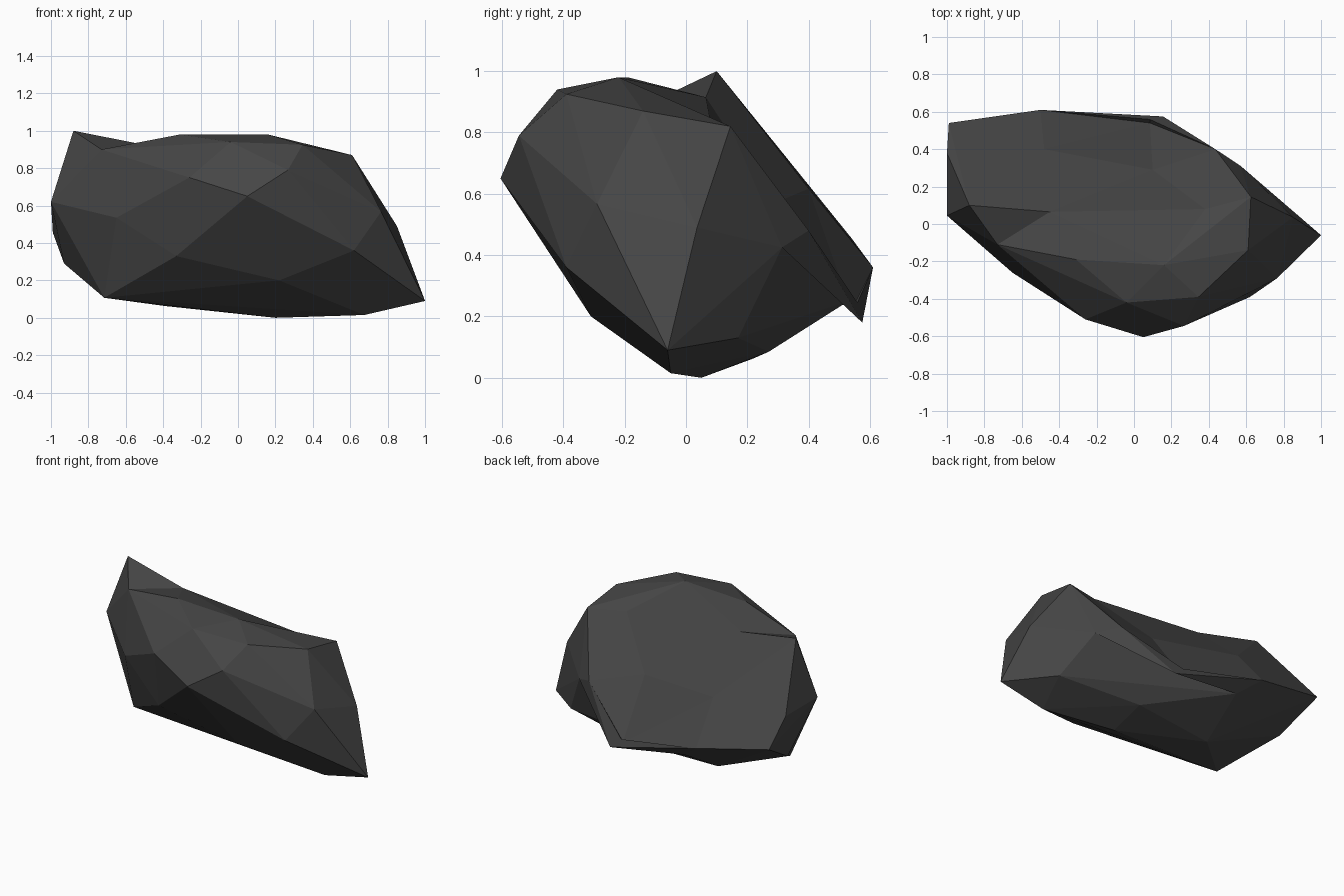
import bpy
import bmesh
from mathutils import Vector

old_cube = bpy.data.objects.get("Cube")
if old_cube:
    bpy.data.objects.remove(old_cube, do_unlink=True)

# One dark stone colour
stone = bpy.data.materials.new("dark_stone")
stone.use_nodes = True
stone_colour = (0.06, 0.06, 0.06, 1)
stone.diffuse_color = stone_colour
shader = stone.node_tree.nodes["Principled BSDF"]
shader.inputs["Base Color"].default_value = stone_colour
shader.inputs["Roughness"].default_value = 0.9

# Corners shared between the chunks of the boulder
peak = (-.88, .10, 1)
peak_foot = (-.73, -.11, .90)
notch = (-.45, .065, .915)
left_tip = (-1, .045, .62)
left_edge = (-1, .38, .62)
back_corner = (-.99, .54, .455)
ridge_end = (.625, .145, .82)
ridge_mid = (.16, -.22, .98)
fold_tip = (.567, .313, .425)
fold_end = (-.36, .53, .25)
slab_shoulder = (.435, .40, .48)
slab_corner = (.155, .575, .18)
slab_edge = (-.50, .61, .36)
slab_swell = (-.48, .40, .617)

# Low points of the hollow across the back slab
hollow_top = (.38, .08, .835)
hollow_mid = (.10, .29, .57)
hollow_foot = (.085, .54, .22)

# Corner groups, from the top of the boulder down
crown = [peak_foot, notch, ridge_mid, ridge_end,
         (-.31, -.19, .98), (-.04, -.42, .94), (.345, -.39, .925), (.61, -.14, .87)]
front_belt = [(-.45, -.28, .82), (-.26, -.51, .75), (.05, -.605, .65),
              (.267, -.545, .79), (.765, -.29, .567), (.85, .036, .49),
              (-.65, -.26, .535)]
lower_belt = [(-.33, -.365, .33), (.22, -.31, .20), (.62, -.39, .36),
              (1, -.06, .09), (.73, .17, .13), (-.93, .26, .29)]
base = [(-.715, -.075, .107), (-.39, .22, .063), (.20, .05, 0),
        (.675, -.05, .015), (.18, .27, .085)]
back_wall = [left_tip, left_edge, back_corner, fold_tip, fold_end, (.13, .375, .255)]


def make_chunk(name, corners):
    """Wrap a faceted convex chunk of stone around its corners."""
    bm = bmesh.new()
    for corner in corners:
        bm.verts.new(corner)
    result = bmesh.ops.convex_hull(bm, input=bm.verts[:])
    spare = set(result["geom_interior"]) | set(result["geom_unused"])
    loose = [v for v in spare if isinstance(v, bmesh.types.BMVert)]
    bmesh.ops.delete(bm, geom=loose, context="VERTS")
    bmesh.ops.recalc_face_normals(bm, faces=bm.faces[:])
    mesh = bpy.data.meshes.new(name)
    bm.to_mesh(mesh)
    bm.free()
    mesh.materials.append(stone)
    chunk = bpy.data.objects.new(name, mesh)
    bpy.context.scene.collection.objects.link(chunk)
    return chunk


def combine(body, chunk, operation):
    """Join a chunk to the body, or cut it away, and remove the spare object."""
    boolean = body.modifiers.new("boolean", "BOOLEAN")
    boolean.operation = operation
    boolean.solver = "EXACT"
    boolean.object = chunk
    bpy.context.view_layer.objects.active = body
    bpy.ops.object.modifier_apply(modifier=boolean.name)
    bpy.data.objects.remove(chunk, do_unlink=True)


# Main mass of the boulder
boulder = make_chunk("boulder", crown + front_belt + lower_belt + base + back_wall)

# Sloping back slab that overhangs the fold
slab = make_chunk("back_slab", [slab_shoulder, slab_corner, slab_edge, slab_swell, back_corner,
                                fold_tip, fold_end, notch, ridge_end, ridge_mid])
combine(boulder, slab, "UNION")

# Shallow hollow in the slab, cut in three facets groups facing up and back
outward = Vector((0, .6, .8)) * .4
hollows = [
    [ridge_mid, ridge_end, hollow_top, notch],
    [notch, hollow_top, ridge_end, hollow_mid, slab_shoulder, slab_swell],
    [hollow_mid, slab_swell, slab_edge, hollow_foot, slab_shoulder],
]
for rim in hollows:
    lifted = [Vector(corner) + outward for corner in rim]
    combine(boulder, make_chunk("hollow_cutter", rim + lifted), "DIFFERENCE")

# Pointed horn beside the notch in the crown
horn = make_chunk("horn", [peak, peak_foot, notch, left_tip, left_edge,
                           back_corner, slab_edge, slab_swell])
combine(boulder, horn, "UNION")

# Crisp flat facets
for face in boulder.data.polygons:
    face.use_smooth = False
    face.material_index = 0
